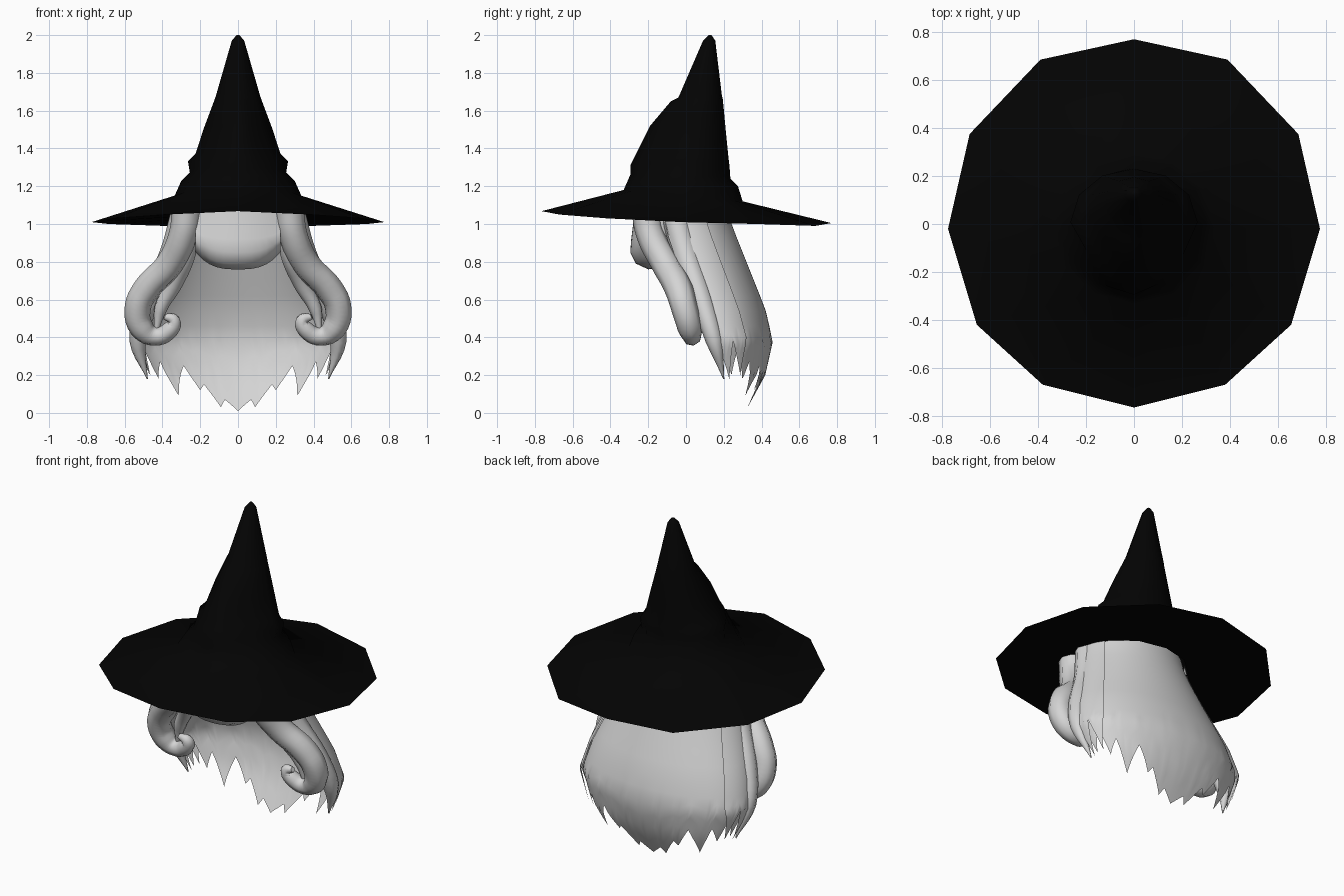
import bpy
import bmesh
import math

if "Cube" in bpy.data.objects:
    bpy.data.objects.remove(bpy.data.objects["Cube"])


def material(name, rgb):
    mat = bpy.data.materials.new(name)
    mat.use_nodes = True
    mat.diffuse_color = (*rgb, 1)
    mat.node_tree.nodes["Principled BSDF"].inputs["Base Color"].default_value = (*rgb, 1)
    return mat


BLACK = material("black felt", (0.001, 0.001, 0.001))
SILVER = material("silver hair", (0.66, 0.66, 0.66))


def finish(name, mesh, mat, angle):
    obj = bpy.data.objects.new(name, mesh)
    bpy.context.collection.objects.link(obj)
    mesh.materials.clear()
    mesh.materials.append(mat)
    bpy.ops.object.select_all(action="DESELECT")
    obj.select_set(True)
    bpy.context.view_layer.objects.active = obj
    bpy.ops.object.shade_smooth_by_angle(angle=math.radians(angle))


def loft(name, rows, mat, angle, closed=False):
    """Skin a list of equally long point rows; a closed loft gets an end cap."""
    bm = bmesh.new()
    grid = [[bm.verts.new(p) for p in row] for row in rows]
    n = len(rows[0])
    for a, b in zip(grid, grid[1:]):
        for i in range(n if closed else n - 1):
            j = (i + 1) % n
            bm.faces.new((a[i], a[j], b[j], b[i]))
    if closed:
        bm.faces.new(grid[-1])
    bmesh.ops.recalc_face_normals(bm, faces=bm.faces)
    mesh = bpy.data.meshes.new(name)
    bm.to_mesh(mesh)
    bm.free()
    finish(name, mesh, mat, angle)


def lookup(table, key):
    """Interpolate the rows of a table sorted by its first column."""
    for a, b in zip(table, table[1:]):
        if key <= b[0]:
            t = (key - a[0]) / (b[0] - a[0])
            return [p + (q - p) * t for p, q in zip(a, b)]
    return table[-1]


# Hat: a tilted twelve-sided brim and a bent crown, pinched towards the front
SIDES = 12


def hat_ring(front_y, front_z, back_y, back_z, half_width, pinch=0.0):
    ring = []
    for i in range(SIDES):
        a = 2 * math.pi * i / SIDES
        t = ((1 - math.cos(a)) / 2) ** (1 - pinch / 2)
        narrow = 1 - pinch * max(0, math.cos(a))
        ring.append((half_width * math.sin(a) * narrow,
                     front_y + (back_y - front_y) * t,
                     front_z + (back_z - front_z) * t))
    return ring


half_rim = [(0, -.765, 1.068), (.38, -.67, 1.05), (.655, -.42, 1.03), (.775, -.02, 1.01),
            (.685, .375, 1.0), (.39, .685, .99), (0, .77, 1.005)]
rim = half_rim + [(-x, y, z) for x, y, z in half_rim[-2:0:-1]]
crown = [(-.33, 1.18, .30, 1.12, .335, 0), (-.295, 1.26, .275, 1.20, .30, .1),
         (-.295, 1.31, .235, 1.24, .255, .2), (-.27, 1.36, .23, 1.31, .265, .3),
         (-.25, 1.40, .225, 1.35, .225, .3), (-.19, 1.52, .21, 1.50, .18, .35),
         (-.08, 1.65, .195, 1.66, .125, .3), (-.04, 1.67, .19, 1.68, .118, .2),
         (.09, 1.97, .155, 1.97, .033), (.12, 2.0, .135, 2.0, .008)]
rows = [hat_ring(-.32, 1.075, .28, 1.03, .33), rim] + [hat_ring(*c) for c in crown]
loft("pointed_hat", rows, BLACK, 80, closed=True)

# Hair sheets: flared, swept backwards, with a ragged hem
# flare columns: height, centre y, half width, back y
flare = [(0, .24, .36, .31), (.2, .22, .47, .42), (.38, .19, .54, .46), (.55, .14, .50, .42),
         (.8, .05, .40, .32), (1.0, -.02, .33, .24), (1.1, -.02, .31, .21)]
TOP, BASE = 1.1, .46


def hair_sheet(name, start, stop, hem, offset):
    """Angles in degrees run from the middle of the back to the sides."""
    angles = range(start, stop + 1, 2)
    heights = [TOP + (BASE - TOP) * r / 8 for r in range(9)]
    rows = []
    for r in range(14):
        row = []
        for deg in angles:
            end = lookup(hem, abs(deg))[1]
            z = heights[r] if r < 9 else BASE + (end - BASE) * (r - 8) / 5
            _, cy, half, back = lookup(flare, z)
            a = math.radians(deg)
            row.append(((half + offset) * math.sin(a),
                        cy + (back + offset - cy) * math.cos(a), z))
        rows.append(row)
    loft(name, rows, SILVER, 80)


back_hem = [(0, .01), (10, .07), (14, .03), (24, .15), (28, .12), (36, .25), (50, .09),
            (56, .27), (66, .18), (72, .34), (84, .20), (92, .38), (98, .28), (106, .45)]
side_hem = [(62, .40), (72, .20), (78, .38), (88, .18), (94, .34), (98, .24), (110, .45)]
hair_sheet("back_hair", -106, 106, back_hem, 0)
hair_sheet("left_side_hair", 62, 110, side_hem, .018)
hair_sheet("right_side_hair", -110, -62, side_hem, .018)

# Fringe: a rolled sheet that curls under at its lower edge
roll = [(-.27, 1.12), (-.28, 1.0), (-.29, .92), (-.295, .85), (-.265, .79),
        (-.20, .76), (-.13, .77), (-.09, .82), (-.08, 1.0)]
rows = []
for y, z in roll:
    row = []
    for i in range(13):
        s = i / 6 - 1
        lift = .09 * abs(s) ** 3 * min(1, max(0, (1 - z) / .2))
        row.append((.225 * s, y + .05 * s * s, z + lift))
    rows.append(row)
loft("fringe", rows, SILVER, 80)


# Locks: tapered tubes, one of each on both sides
def lock(name, points):
    for label, side in (("left", 1), ("right", -1)):
        curve = bpy.data.curves.new(name + "_path", "CURVE")
        curve.dimensions = "3D"
        curve.bevel_depth = 1
        curve.bevel_resolution = 2
        curve.resolution_u = 5
        curve.use_fill_caps = True
        spline = curve.splines.new("BEZIER")
        spline.bezier_points.add(len(points) - 1)
        for bp, (x, y, z, radius) in zip(spline.bezier_points, points):
            bp.co = (side * x, y, z)
            bp.radius = radius
            bp.handle_left_type = bp.handle_right_type = "AUTO"
        helper = bpy.data.objects.new(name + "_path", curve)
        bpy.context.collection.objects.link(helper)
        graph = bpy.context.evaluated_depsgraph_get()
        mesh = bpy.data.meshes.new_from_object(helper.evaluated_get(graph))
        bpy.data.objects.remove(helper)
        finish(label + "_" + name, mesh, SILVER, 60)


lock("curled_lock", [(.27, -.21, 1.08, .08), (.29, -.19, .95, .075), (.36, -.11, .79, .075),
                     (.48, -.04, .66, .075), (.53, -.01, .56, .07), (.51, .02, .45, .065),
                     (.44, .03, .405, .05), (.36, .01, .44, .045), (.34, -.01, .49, .035),
                     (.39, -.02, .51, .015)])
lock("inner_lock", [(.25, -.15, 1.05, .06), (.27, -.11, .85, .05), (.34, -.02, .68, .045),
                    (.41, .02, .55, .035), (.43, .03, .45, .015)])
lock("side_lock", [(.28, -.07, 1.08, .07), (.35, .0, .83, .07), (.48, .09, .57, .06),
                   (.53, .15, .38, .045), (.48, .20, .18, .003)])
